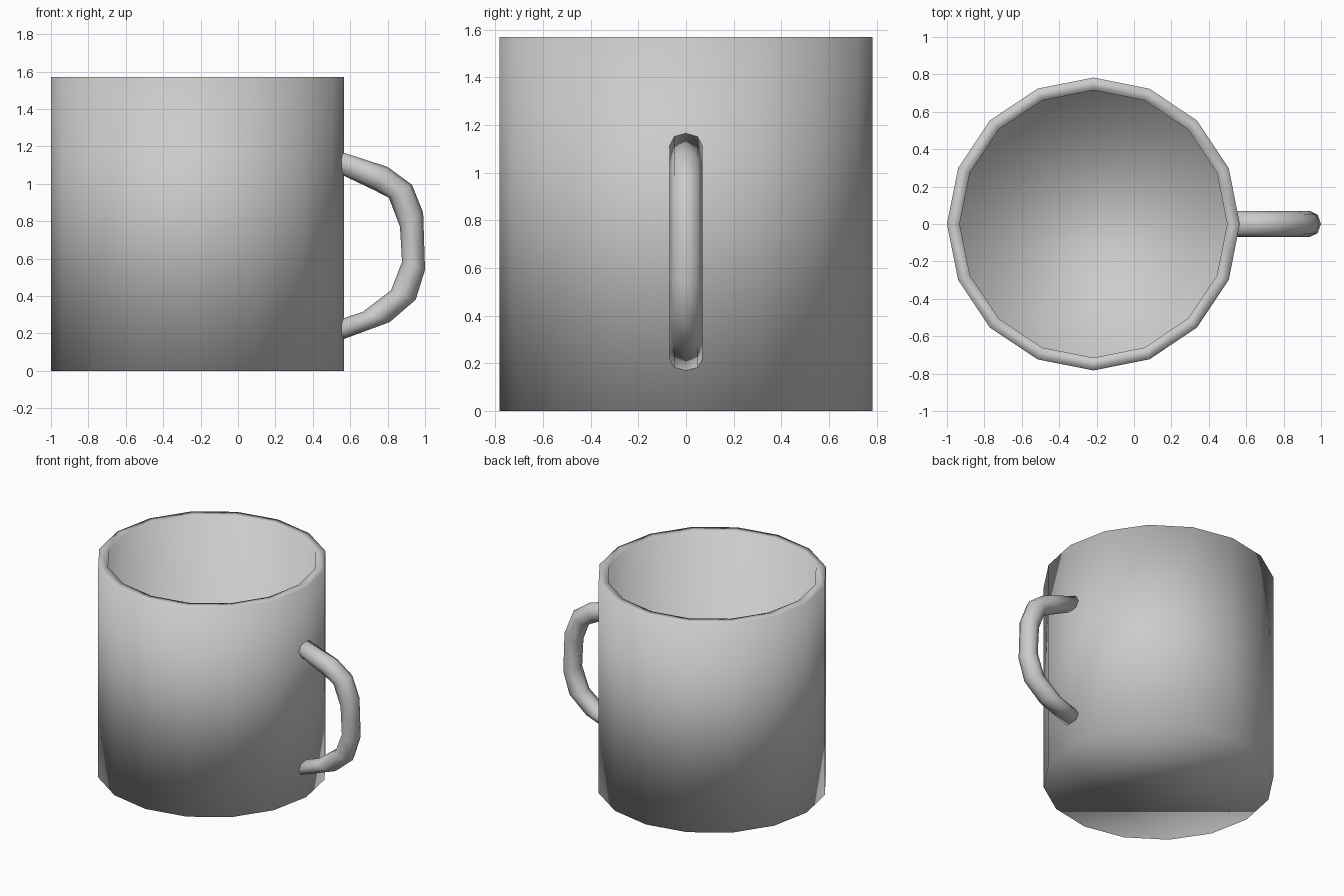
import bpy, bmesh
from math import sin, cos, tau
from mathutils import Vector

cube = bpy.data.objects.get("Cube")
if cube:
    bpy.data.objects.remove(cube, do_unlink=True)

# Single glaze colour
glaze = bpy.data.materials.new("grey glaze")
glaze.use_nodes = True
colour = (0.6, 0.6, 0.6, 1)
glaze.diffuse_color = colour
glaze.node_tree.nodes["Principled BSDF"].inputs["Base Color"].default_value = colour


def loft(name, rings):
    """Skin a list of point rings into a closed, smooth-shaded object."""
    bm = bmesh.new()
    loops = [[bm.verts.new(p) for p in ring] for ring in rings]
    for a, b in zip(loops, loops[1:]):
        n = len(a)
        for i in range(n):
            j = (i + 1) % n
            bm.faces.new((a[i], a[j], b[j], b[i]))
    bm.faces.new(loops[0][::-1])
    bm.faces.new(loops[-1])
    bmesh.ops.recalc_face_normals(bm, faces=bm.faces)
    for f in bm.faces:
        f.smooth = True
    mesh = bpy.data.meshes.new(name)
    bm.to_mesh(mesh)
    bm.free()
    mesh.materials.append(glaze)
    obj = bpy.data.objects.new(name, mesh)
    bpy.context.collection.objects.link(obj)
    return obj


# Cup: outer wall, rim, inner wall and floor as a 16-sided revolve
CENTRE_X, SIDES = -0.217, 16
profile = [(0.783, 0), (0.783, 1.57), (0.715, 1.57), (0.715, 0.07)]
loft("cup", [[(CENTRE_X + r * cos(tau * i / SIDES), r * sin(tau * i / SIDES), z)
              for i in range(SIDES)] for r, z in profile])

# Handle: octagonal rings spanning outer and inner (x, z) points of the bow
bow = [((0.53, 1.178), (0.53, 1.06)),
       ((0.80, 1.09), (0.73, 0.965)),
       ((0.93, 0.995), (0.807, 0.925)),
       ((0.99, 0.845), (0.866, 0.77)),
       ((1.0, 0.54), (0.877, 0.583)),
       ((0.95, 0.38), (0.818, 0.43)),
       ((0.81, 0.26), (0.668, 0.316)),
       ((0.53, 0.157), (0.53, 0.27))]
rings = []
for outer, inner in bow:
    o, i = Vector((outer[0], 0, outer[1])), Vector((inner[0], 0, inner[1]))
    mid, half, side = (o + i) / 2, (o - i) / 2, Vector((0, 0.07, 0))
    rings.append([mid + half * cos(tau * k / 8) + side * sin(tau * k / 8)
                  for k in range(8)])
loft("handle", rings)
